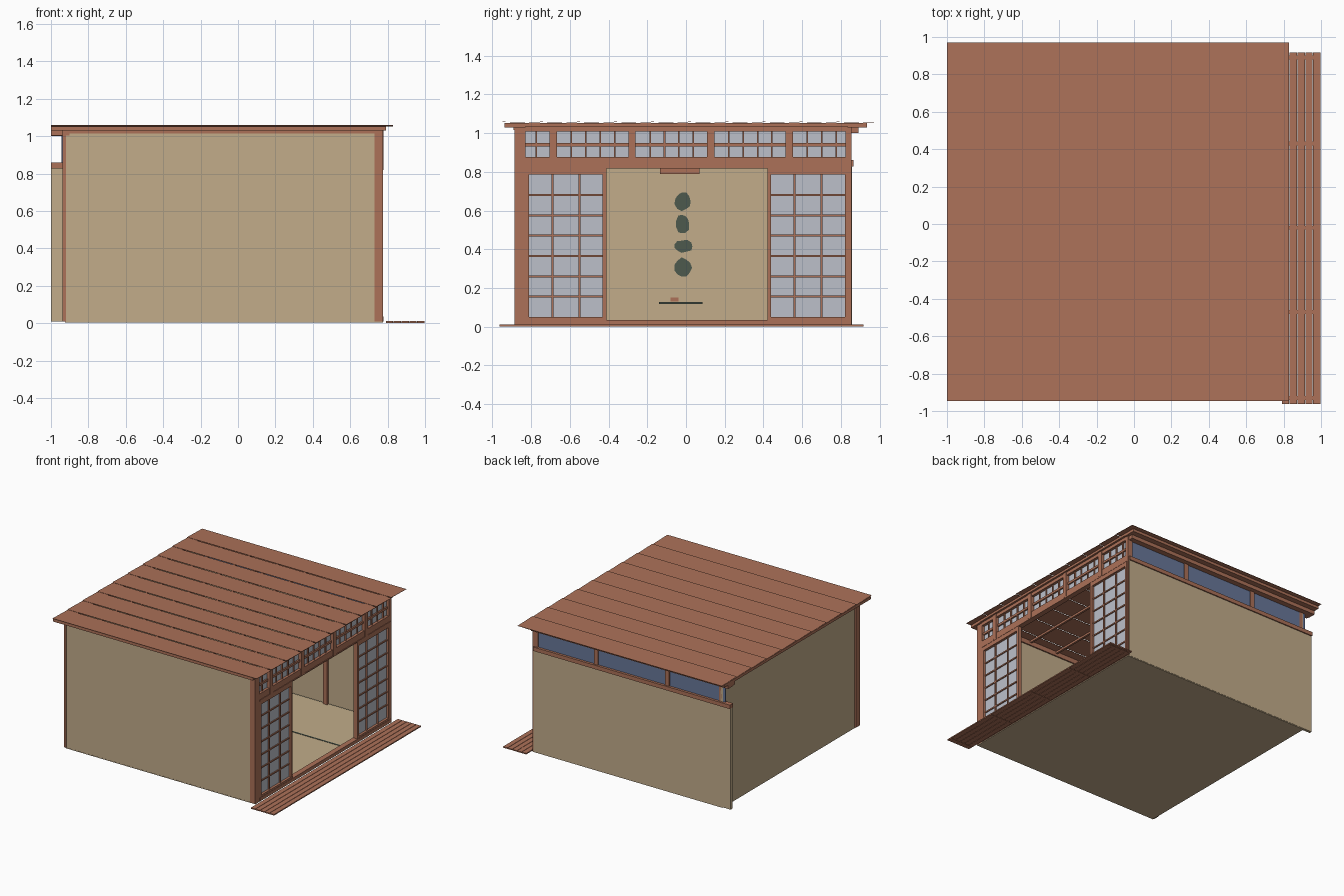
import bpy, bmesh, math, random

if "Cube" in bpy.data.objects:
    bpy.data.objects.remove(bpy.data.objects["Cube"])
random.seed(4)

def mat(name, r, g, b):
    m = bpy.data.materials.new(name)
    m.diffuse_color = (r, g, b, 1)
    m.use_nodes = True
    m.node_tree.nodes["Principled BSDF"].inputs["Base Color"].default_value = m.diffuse_color
    return m

WOOD = mat("red_brown_wood", .413, .165, .098)
TAN = mat("tan_plaster_and_straw", .539, .413, .254)
PAPER = mat("pale_paper", .503, .527, .591)
BLUE = mat("blue_glass", .138, .184, .319)
GREEN = mat("dark_green", .076, .102, .076)

def finish(name, bm, material):
    bmesh.ops.recalc_face_normals(bm, faces=bm.faces)
    me = bpy.data.meshes.new(name)
    bm.to_mesh(me)
    bm.free()
    me.materials.append(material)
    ob = bpy.data.objects.new(name, me)
    bpy.context.collection.objects.link(ob)
    return ob

def boxes(name, material, *spans):
    """One object from boxes given as (x0, x1, y0, y1, z0, z1)."""
    bm = bmesh.new()
    for x0, x1, y0, y1, z0, z1 in spans:
        vs = bmesh.ops.create_cube(bm, size=1)["verts"]
        for v in vs:
            v.co = ((x0 + x1) / 2 + v.co.x * (x1 - x0),
                    (y0 + y1) / 2 + v.co.y * (y1 - y0),
                    (z0 + z1) / 2 + v.co.z * (z1 - z0))
    return finish(name, bm, material)

# --- Floor: straw mats in a four-and-a-half layout with green borders
boxes("floor_base", TAN, (-.925, .775, -.885, .855, .004, .010))
X0, X1, Y0, Y1 = -.905, .765, -.835, .845
ux, uy = (X1 - X0) / 3, (Y1 - Y0) / 3
mats = [(0, 2, 0, 1), (2, 3, 0, 2), (1, 3, 2, 3), (0, 1, 1, 3), (1, 2, 1, 2)]
straw, border = [], []
for a, b, c, d in mats:
    x0, x1, y0, y1 = X0 + a * ux, X0 + b * ux, Y0 + c * uy, Y0 + d * uy
    straw.append((x0 + .002, x1 - .002, y0 + .002, y1 - .002, .010, .014))
    if b - a >= d - c:
        border += [(x0, x1, y, y + .012, .010, .0155) for y in (y0, y1 - .012)]
    else:
        border += [(x, x + .012, y0, y1, .010, .0155) for x in (x0, x1 - .012)]
boxes("floor_mats", TAN, *straw)
boxes("mat_borders", GREEN, *border)

# --- Porch planks along the open side
n, w = 5, .21 / 5
boxes("porch_planks", WOOD, *[(.79 + i * w, .79 + (i + 1) * w - .003, -.963, .918, .002, .011)
                              for i in range(n)])
boxes("porch_bearers", WOOD, *[(.80, .995, y, y + .02, 0, .004) for y in (-.94, -.48, -.03, .42, .88)])

# --- Plain walls
boxes("front_wall", TAN, (-.92, .735, -.884, -.84, .01, 1.03))
boxes("left_wall", TAN, (-.925, -.905, -.87, .85, .01, 1.03))
boxes("back_wall_panel", TAN, (-1.0, .765, .835, .857, .01, .83))

# --- Posts
boxes("corner_posts", WOOD,
      (.73, .775, -.887, -.83, .01, 1.03),
      (.73, .775, .825, .855, .01, 1.03),
      (-.937, -.92, -.887, -.835, .01, 1.03))
boxes("back_wall_posts", WOOD,
      *[(x - .018, x + .018, .815, .855, .01, 1.03) for x in (.21, -.43)],
      (-.92, -.89, .82, .85, .01, 1.03))

# --- High windows in the back wall
boxes("back_window_rails", WOOD,
      (-1.0, .765, .825, .866, .828, .86),
      (-1.0, .765, .825, .89, 1.0, 1.03))
boxes("back_window_glass", BLUE, (-.945, .74, .84, .846, .86, 1.0))

# --- Stepped cornice carrying the roof
boxes("cornice", WOOD,
      (-1.0, .79, -.938, -.83, 1.03, 1.052),
      (-1.0, .79, .835, .934, 1.03, 1.052),
      (-1.0, -.91, -.938, .934, 1.03, 1.052),
      (.72, .79, -.938, .934, 1.034, 1.052),
      (-1.0, -.94, .80, .89, 1.005, 1.03),
      (-.94, .775, -.89, -.83, 1.015, 1.03),
      (-.94, -.90, -.885, .85, 1.005, 1.03))

# --- Roof boards: thin, slightly tilted and lapped, running left to right
bm = bmesh.new()
count, ya, yb = 10, -.947, .97
step = (yb - ya) / count
for i in range(count):
    y = ya + i * step
    pts = [(-1, y, 1.059), (.83, y, 1.059), (.83, y + step, 1.054), (-1, y + step, 1.054)]
    top = [bm.verts.new(p) for p in pts]
    low = [bm.verts.new((p[0], p[1], p[2] - .002)) for p in pts]
    bm.faces.new(top)
    bm.faces.new(low[::-1])
    for k in range(4):
        bm.faces.new((top[k], low[k], low[(k + 1) % 4], top[(k + 1) % 4]))
finish("roof_boards", bm, WOOD)
boxes("ceiling_battens", WOOD, *[(x - .008, x + .008, -.84, .84, 1.036, 1.052)
                                 for x in (-.7, -.45, -.2, .05, .3, .55)])

# --- Open side: sill and lintel
boxes("sill", WOOD, (.735, .778, -.83, .85, .01, .035))
boxes("lintel", WOOD, (.735, .778, -.83, .85, .818, .827))

# --- Sliding paper screens: three columns by seven rows
def screen(name, y0, y1):
    z0, z1, f = .05, .785, .02
    boxes(name + "_paper", PAPER, (.752, .756, y0 + .01, y1 - .01, .04, .81))
    bars = [(.743, .776, y0, y0 + f, .035, .818), (.743, .776, y1 - f, y1, .035, .818),
            (.743, .776, y0, y1, .035, z0), (.743, .776, y0, y1, z1, .818)]
    for i in (1, 2):
        y = y0 + (y1 - y0) * i / 3
        bars.append((.746, .766, y - .005, y + .005, z0, z1))
    for i in range(1, 7):
        z = z0 + (z1 - z0) * i / 7
        bars.append((.747, .764, y0, y1, z - .005, z + .005))
    boxes(name + "_lattice", WOOD, *bars)

screen("left_screen", -.83, -.41)
screen("right_screen", .42, .84)

# --- Lattice transom above the screens
boxes("transom_paper", PAPER, (.748, .752, -.85, .845, .86, 1.02))
bars = [(.735, .774, -.835, .85, .827, .876), (.735, .774, -.835, .85, 1.008, 1.034),
        (.742, .764, -.835, .85, .931, .949)]
posts = [-.685 + .406 * i for i in range(4)]
bars += [(.735, .779, y - .019, y + .019, .827, 1.034) for y in posts]
for y in [-1.091] + posts:
    for k in range(1, 5):
        b = y + .019 + k * .0745
        if -.82 < b < .84:
            bars.append((.745, .762, b - .004, b + .004, .87, 1.01))
boxes("transom_lattice", WOOD, *bars)

# --- Hanging scroll on the far wall, with plain ink blots
boxes("scroll_sheet", TAN, (-.905, -.902, -.13, .08, .13, .80))
boxes("scroll_top_rod", WOOD, (-.905, -.89, -.135, .07, .79, .818))
boxes("scroll_bottom_rod", GREEN, (-.905, -.885, -.14, .085, .117, .127))
bm = bmesh.new()
for z, h, w in ((.65, .05, .042), (.53, .052, .034), (.415, .034, .045), (.305, .048, .042)):
    ring = []
    for k in range(11):
        a = 2 * math.pi * k / 11
        r = random.uniform(.85, 1.15)
        ring.append(bm.verts.new((-.900, -.015 + w * r * math.cos(a), z + h * r * math.sin(a))))
    bm.faces.new(ring)
finish("scroll_ink_blots", bm, GREEN)
boxes("scroll_stamp", WOOD, (-.902, -.899, -.08, -.04, .13, .15))
